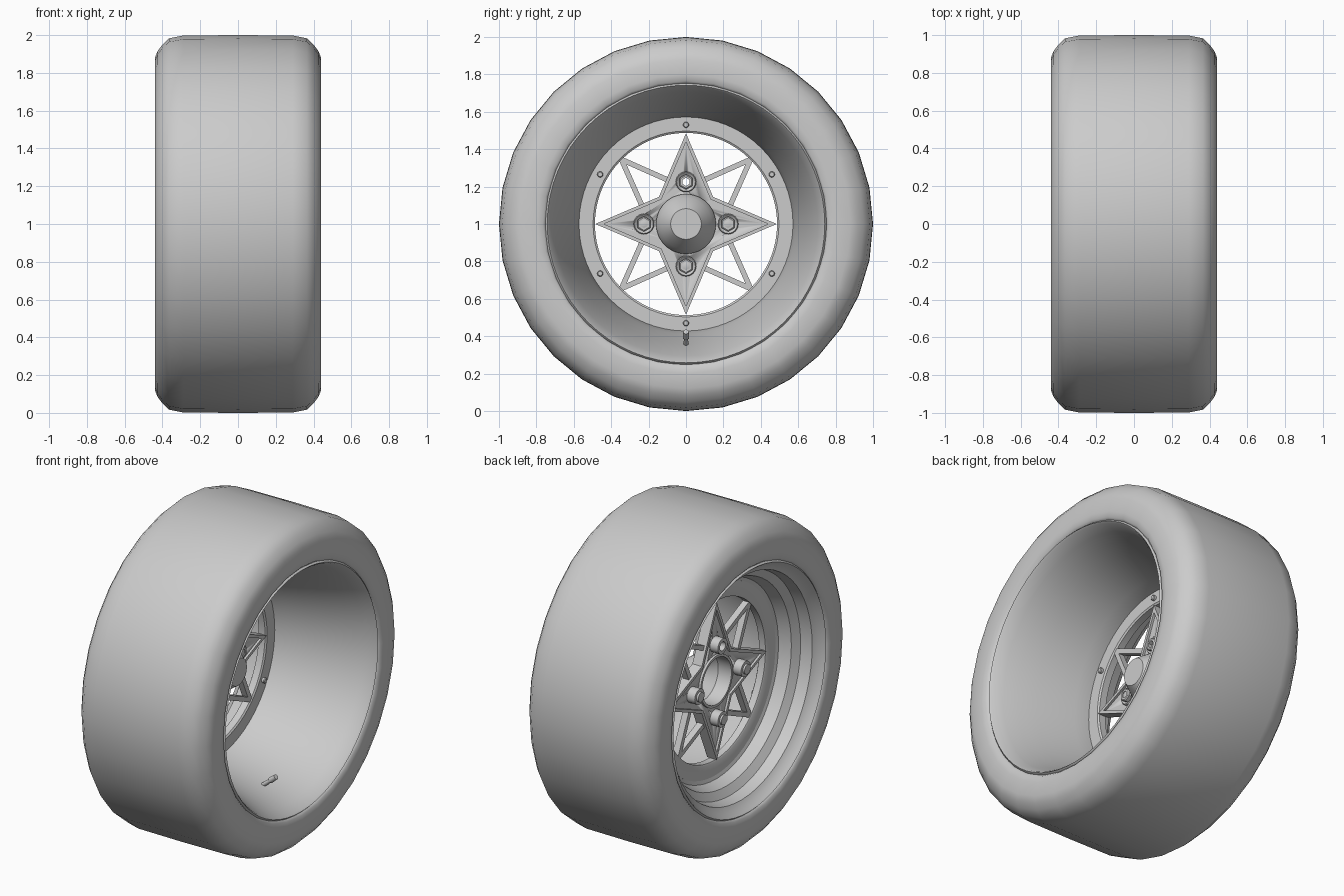
import bpy, bmesh, math
from mathutils import Vector, Matrix

if "Cube" in bpy.data.objects:
    bpy.data.objects.remove(bpy.data.objects["Cube"])

CZ = 1.0  # axle height; the axle runs along x


def finish(name, bm, angle=35):
    bmesh.ops.recalc_face_normals(bm, faces=bm.faces)
    me = bpy.data.meshes.new(name)
    bm.to_mesh(me)
    bm.free()
    ob = bpy.data.objects.new(name, me)
    bpy.context.collection.objects.link(ob)
    ob.location = (0, 0, CZ)
    bpy.ops.object.select_all(action='DESELECT')
    ob.select_set(True)
    bpy.context.view_layer.objects.active = ob
    bpy.ops.object.shade_smooth_by_angle(angle=math.radians(angle))
    return ob


def lathe(name, profile, n=64, closed=True, y=0, z=0, angle=35, phase=0):
    """Revolve (x, radius) points about an x-parallel axis."""
    bm = bmesh.new()
    rings = []
    for x, r in profile:
        if r < 1e-5:
            rings.append([bm.verts.new((x, y, z))] * n)
        else:
            rings.append([bm.verts.new((x, y + r * math.sin(2 * math.pi * i / n + phase),
                                        z + r * math.cos(2 * math.pi * i / n + phase)))
                          for i in range(n)])
    pairs = list(zip(rings, rings[1:]))
    if closed:
        pairs.append((rings[-1], rings[0]))
    for a, b in pairs:
        for i in range(n):
            j = (i + 1) % n
            vs = list(dict.fromkeys((a[i], a[j], b[j], b[i])))
            if len(vs) > 2:
                bm.faces.new(vs)
    return finish(name, bm, angle)


def rod(name, p, q, r1, r2, n=12):
    p, q = Vector(p), Vector(q)
    bm = bmesh.new()
    m = Matrix.Translation((p + q) / 2) @ (q - p).to_track_quat('Z', 'Y').to_matrix().to_4x4()
    bmesh.ops.create_cone(bm, cap_ends=True, segments=n, radius1=r1, radius2=r2,
                          depth=(q - p).length, matrix=m)
    return finish(name, bm)


def prism(name, pts, x0, x1, inset=0, depth=0):
    """Extrude a (y, z) outline along x, optionally recessing both faces."""
    bm = bmesh.new()
    a = [bm.verts.new((x0, y, z)) for y, z in pts]
    b = [bm.verts.new((x1, y, z)) for y, z in pts]
    caps = [bm.faces.new(a), bm.faces.new(b)]
    for i in range(len(pts)):
        j = (i + 1) % len(pts)
        bm.faces.new((a[i], a[j], b[j], b[i]))
    bmesh.ops.recalc_face_normals(bm, faces=bm.faces)
    if inset:
        for f, s in zip(caps, (1, -1)):
            bmesh.ops.inset_region(bm, faces=[f], thickness=inset, use_even_offset=True)
            new = bmesh.ops.extrude_face_region(bm, geom=[f])['geom']
            bmesh.ops.translate(bm, vec=(s * depth, 0, 0),
                                verts=[v for v in new if isinstance(v, bmesh.types.BMVert)])
            bmesh.ops.delete(bm, geom=[f], context='FACES')
    return finish(name, bm, 20)


# Tyre: mirrored half profile plus inner wall
half = [(.36, .745), (.42, .748), (.437, .765), (.44, .80), (.44, .88), (.425, .917),
        (.40, .95), (.365, .983), (.29, .998)]
lathe("tyre", half + [(0, 1.0)] + [(-x, r) for x, r in reversed(half)], n=32, angle=60)

# Rim barrel: deep smooth dish in front, stepped behind
lathe("rim_barrel", [
    (.425, .752), (.435, .742), (.425, .733), (.36, .705), (.28, .675), (.17, .643),
    (.05, .612), (-.06, .588), (-.145, .572), (-.20, .572),
    (-.21, .60), (-.28, .625), (-.31, .672), (-.38, .685), (-.40, .715), (-.425, .733),
    (-.435, .742), (-.425, .752), (-.36, .765), (.36, .765)])

# Mounting ring carrying the star, with six small rivets
lathe("mounting_ring", [(-.15, .578), (-.15, .497), (-.157, .487), (-.20, .487), (-.205, .495), (-.205, .578)])
for k in range(6):
    a = math.radians(30 + 60 * k)
    lathe("ring_rivet", [(-.16, 0), (-.16, .016), (-.137, .016), (-.132, .012), (-.132, 0)],
          n=12, closed=False, y=.53 * math.cos(a), z=.53 * math.sin(a))

# Four-pointed star with recessed faces, bored for hub and lugs
outline = []
for k in range(8):
    r, a = (.485 if k % 2 == 0 else .205), math.pi / 4 * k
    outline.append((r * math.cos(a), r * math.sin(a)))
star = prism("star_spokes", outline, -.21, -.145, .018, .014)
lug_spots = [(.225 * math.cos(math.pi / 2 * k), .225 * math.sin(math.pi / 2 * k)) for k in range(4)]
for y, z, r in [(0, 0, .143)] + [(y, z, .043) for y, z in lug_spots]:
    cutter = rod("cutter", (-.4, y, z), (.1, y, z), r, r, 32)
    cutter.hide_render = True
    mod = star.modifiers.new("bore", 'BOOLEAN')
    mod.operation, mod.solver, mod.object = 'DIFFERENCE', 'EXACT', cutter
    bpy.context.view_layer.objects.active = star
    bpy.ops.object.modifier_apply(modifier="bore")
    bpy.data.objects.remove(cutter)

# Thin V braces between the star arms
for k in range(4):
    rot = Matrix.Rotation(math.pi / 2 * k, 2)
    apex = rot @ Vector((.345, .345))
    for end in ((.09, .232), (.232, .09)):
        e = rot @ Vector(end)
        d = (e - apex).normalized()
        s = Vector((-d.y, d.x)) * .014
        tip = apex
        prism("v_brace", [tip + s, e + s, e - s, tip - s], -.195, -.155)

# Hub: open at the back, coned cap in front
lathe("hub_cap", [(-.21, .142), (-.21, .157), (-.135, .16), (-.118, .155), (-.08, .137), (-.04, .111),
                  (-.005, .088), (.003, .082), (.003, 0), (-.03, 0), (-.05, .09), (-.12, .142)],
      n=48, closed=True)

# Lug sleeves, hex nuts and studs (the top one is left open)
for k, (y, z) in enumerate(lug_spots):
    lathe("lug_sleeve", [(-.25, .027), (-.25, .047), (-.165, .047), (-.16, .055), (-.143, .055),
                         (-.138, .05), (-.145, .04), (-.16, .027)], n=24, y=y, z=z)
    lathe("lug_nut", [(-.175, .022), (-.175, .041), (-.125, .041), (-.12, .034), (-.12, .022)],
          n=6, y=y, z=z, angle=15)
    if k != 1:
        lathe("lug_stud", [(-.262, 0), (-.262, .03), (-.13, .03), (-.125, .02), (-.125, 0)],
              n=16, closed=False, y=y, z=z)

# Valve stem leaning inwards from the dish
rod("valve_stem", (.17, 0, -.65), (.235, 0, -.597), .013, .011)
rod("valve_cap", (.222, 0, -.607), (.26, 0, -.576), .017, .015)
